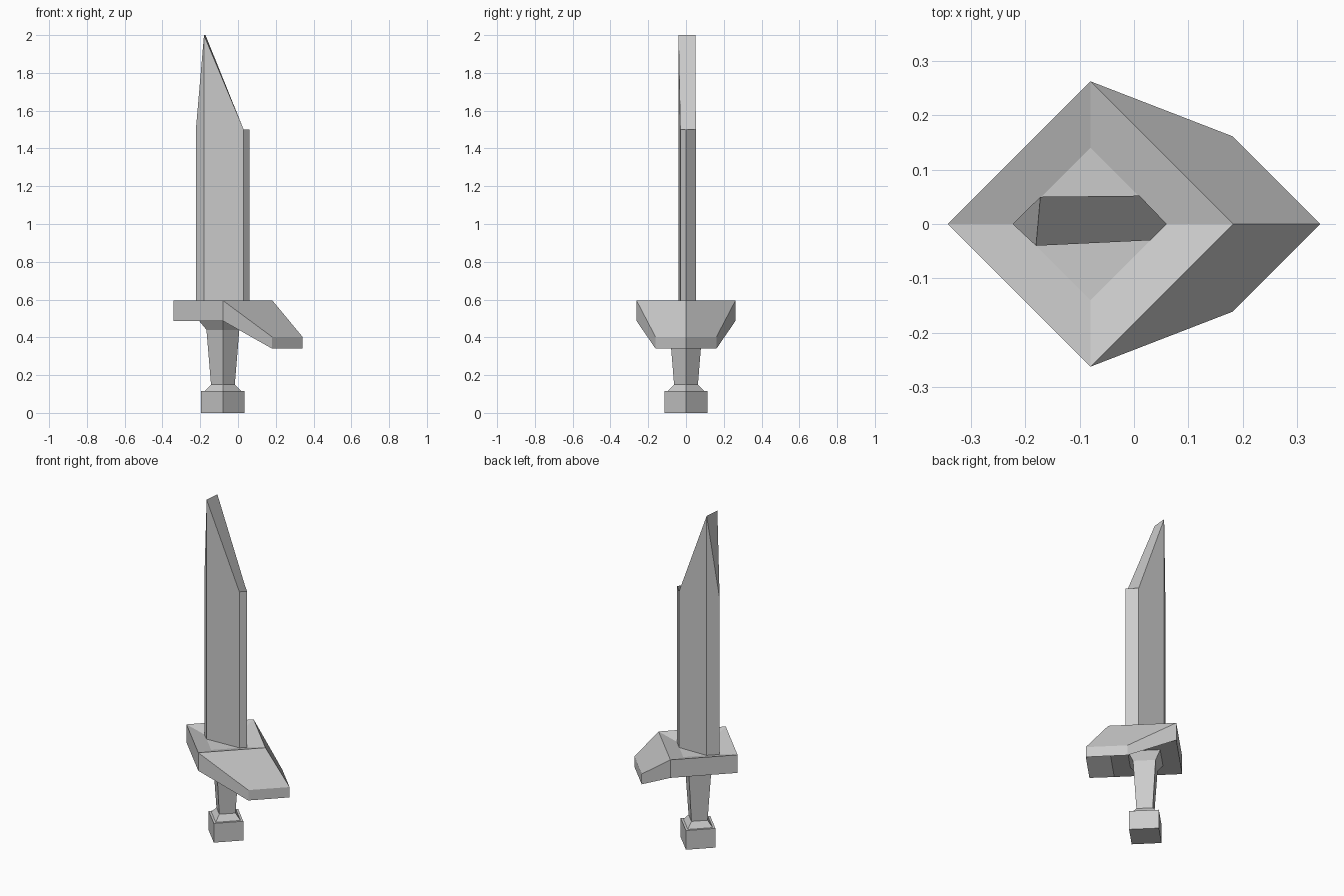
import bpy, bmesh

if "Cube" in bpy.data.objects:
    bpy.data.objects.remove(bpy.data.objects["Cube"])

AXIS = -0.08  # x of the handle's centre line


def diamond(r, z):
    return [(AXIS + r, 0, z), (AXIS, r, z), (AXIS - r, 0, z), (AXIS, -r, z)]


def loft(rings):
    """Join equal-sized rings with quads and cap both ends."""
    bm = bmesh.new()
    vs = [[bm.verts.new(p) for p in ring] for ring in rings]
    n = len(vs[0])
    for a, b in zip(vs, vs[1:]):
        for i in range(n):
            j = (i + 1) % n
            bm.faces.new((a[i], a[j], b[j], b[i]))
    bm.faces.new(vs[0][::-1])
    bm.faces.new(vs[-1])
    return bm


def finish(name, bm):
    bmesh.ops.recalc_face_normals(bm, faces=bm.faces)
    mesh = bpy.data.meshes.new(name)
    bm.to_mesh(mesh)
    bm.free()
    ob = bpy.data.objects.new(name, mesh)
    bpy.context.collection.objects.link(ob)


# Handle: pommel block, neck, flaring grip and collar
finish("handle", loft([diamond(r, z) for r, z in (
    (0.115, 0), (0.115, 0.115), (0.097, 0.115),
    (0.063, 0.15), (0.087, 0.44), (0.13, 0.492))]))

# Guard: diamond slab with a shallow dished top
bm = loft([diamond(0.262, 0.487), diamond(0.262, 0.595), diamond(0.14, 0.565)])

# Drooping wing pulled out of the two right-hand side faces
bm.normal_update()
side = [f for f in bm.faces
        if abs(f.normal.z) < 0.1 and f.calc_center_median().x > AXIS]
ext = bmesh.ops.extrude_face_region(bm, geom=side)["geom"]
for f in side:
    if f.is_valid:
        bm.faces.remove(f)
for v in (g for g in ext if isinstance(g, bmesh.types.BMVert)):
    v.co = (0.342 + (v.co.x - 0.182) * 0.615, v.co.y * 0.615,
            0.402 if v.co.z > 0.55 else 0.34)
finish("guard", bm)

# Blade: slightly uneven six-sided section, cut on a slant to the tip
section = [(-0.18, -0.04), (0.03, -0.03), (0.06, 0),
           (0.01, 0.052), (-0.172, 0.05), (-0.223, 0)]
bm = loft([[(x, y, 0.56) for x, y in section],
           [(x, y, 2.0 if -0.2 < x < -0.1 else 1.5) for x, y in section]])
# Split the end into the back bevel and the slanted cut
bm.verts.ensure_lookup_table()
bmesh.ops.connect_verts(bm, verts=[bm.verts[6], bm.verts[10]])
finish("blade", bm)
